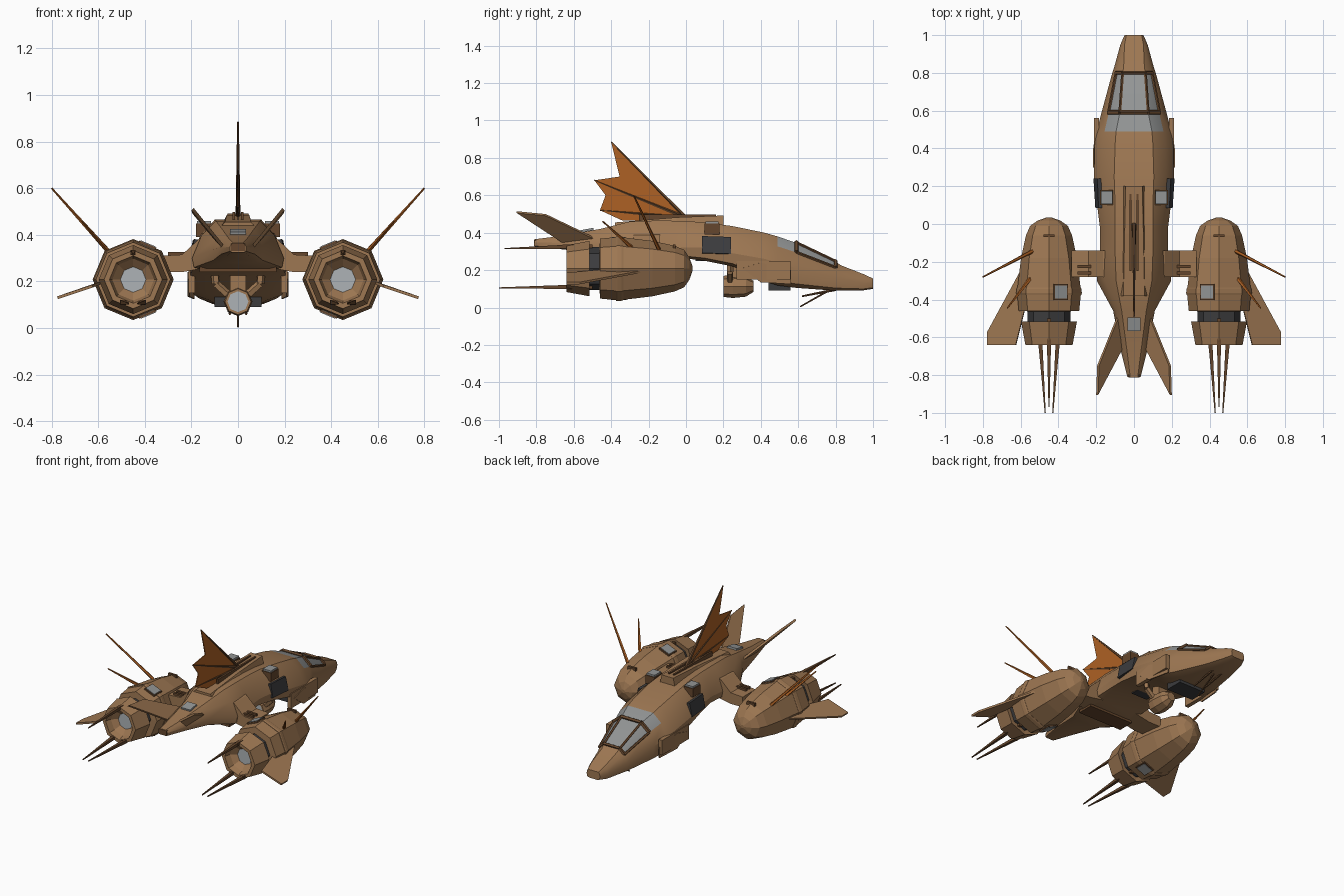
import bpy, bmesh, math
from mathutils import Vector as V

if "Cube" in bpy.data.objects:
    bpy.data.objects.remove(bpy.data.objects["Cube"])


def mat(name, r, g, b):
    m = bpy.data.materials.new(name)
    m.diffuse_color = (r, g, b, 1)
    m.use_nodes = True
    m.node_tree.nodes["Principled BSDF"].inputs["Base Color"].default_value = m.diffuse_color
    return m


TAN = mat("tan_hull", .34, .185, .085)
ORANGE = mat("orange_membrane", .42, .12, .018)
BROWN = mat("dark_brown_trim", .13, .062, .026)
GLASS = mat("grey_glass", .29, .30, .30)
DARK = mat("dark_panel", .045, .045, .048)
PALE = mat("pale_grille", .42, .45, .47)


def finish(name, bm, mats, mirror=False, solid=0, smooth=False):
    bmesh.ops.recalc_face_normals(bm, faces=bm.faces)
    me = bpy.data.meshes.new(name)
    bm.to_mesh(me)
    bm.free()
    for m in mats:
        me.materials.append(m)
    ob = bpy.data.objects.new(name, me)
    bpy.context.collection.objects.link(ob)
    if smooth:
        me.shade_smooth()
        me.set_sharp_from_angle(angle=math.radians(28))
    if solid:
        s = ob.modifiers.new("thickness", 'SOLIDIFY')
        s.thickness, s.offset = solid, 0
    if mirror:
        ob.modifiers.new("mirror", 'MIRROR')
    return ob


def loft(name, rings, mats, rule=lambda i, j: 0, mirror=False, smooth=False, caps=(0, 0)):
    bm = bmesh.new()
    vs = [[bm.verts.new(p) for p in r] for r in rings]
    n = len(vs[0])
    for i in range(len(vs) - 1):
        for j in range(n):
            k = (j + 1) % n
            f = bm.faces.new((vs[i][j], vs[i][k], vs[i + 1][k], vs[i + 1][j]))
            f.material_index = rule(i, j)
    for r, c in ((vs[0], caps[0]), (vs[-1], caps[1])):
        bm.faces.new(r).material_index = c
    return finish(name, bm, mats, mirror, 0, smooth)


def lathe(name, profile, cx, cz, mats, rule, mirror=False, caps=(0, 0)):
    # octagonal turned part along y; profile is (y, radius)
    rings = [[(cx + r * math.cos(a * math.pi / 4), y, cz + r * math.sin(a * math.pi / 4))
              for a in range(8)] for y, r in profile]
    return loft(name, rings, mats, rule, mirror, False, caps)


def plate(name, pts, thick, m, mirror=False):
    bm = bmesh.new()
    bm.faces.new([bm.verts.new(p) for p in pts])
    return finish(name, bm, [m], mirror, thick)


def box(name, lo, hi, m, mirror=False):
    rings = [[(lo[0], y, lo[2]), (hi[0], y, lo[2]), (hi[0], y, hi[2]), (lo[0], y, hi[2])]
             for y in (lo[1], hi[1])]
    return loft(name, rings, [m], mirror=mirror)


def rod(name, p, q, r1, r2, m, mirror=False, sides=5):
    p, q = V(p), V(q)
    d = (q - p).normalized()
    u = d.orthogonal().normalized()
    w = d.cross(u)
    ang = [2 * math.pi * k / sides for k in range(sides)]
    rings = [[c + r * (u * math.cos(a) + w * math.sin(a)) for a in ang]
             for c, r in ((p, r1), (q, r2))]
    return loft(name, rings, [m], mirror=mirror)


# fuselage stations: y, top half width, top z, mid half width, mid z, bottom half width, bottom z
ST = [(1.0, .04, .155, .05, .13, .03, .10), (.95, .05, .178, .072, .13, .045, .092),
      (.83, .055, .225, .105, .155, .06, .09), (.80, .06, .245, .115, .16, .065, .09),
      (.59, .075, .345, .172, .21, .1, .105), (.49, .095, .38, .197, .24, .12, .118),
      (.42, .10, .40, .208, .26, .12, .14), (.25, .105, .435, .212, .29, .12, .22),
      (.10, .10, .455, .195, .32, .12, .25), (-.02, .10, .463, .18, .32, .12, .265),
      (-.15, .10, .465, .18, .31, .13, .26), (-.30, .095, .46, .197, .30, .15, .25),
      (-.46, .065, .42, .11, .335, .08, .28), (-.65, .04, .385, .075, .345, .05, .31),
      (-.81, .02, .365, .035, .348, .025, .325)]


def section(s, grow=0):
    y, wt, zt, wm, zm, wb, zb = s
    zl = zb + .2 * (zm - zb)
    return [V((wt, y, zt + grow)), V((wt + .6 * (wm - wt) + grow, y, zt - .38 * (zt - zm) + grow)),
            V((wm, y, zm)), V((wm * .96, y, zl)), V((wb, y, zb))]


def full(s):
    h = section(s)
    return h + [V((-p.x, p.y, p.z)) for p in reversed(h)]


# glass is the top and shoulder strips between the canopy stations
loft("fuselage", [full(s) for s in ST], [TAN, GLASS],
     lambda i, j: 1 if i in (3, 4) and j in (0, 8, 9) else 0, smooth=True)

# canopy frame bars
for i, r in ((3, .011), (4, .013)):
    a, b = section(ST[i], .003)[:2]
    rod("canopy_hoop_top", a, (-a.x, a.y, a.z), r, r, BROWN)
    rod("canopy_hoop_side", a, b, r, r, BROWN, True)
for k in (0, 1):
    rod("canopy_rail", section(ST[3], .002)[k], section(ST[4], .002)[k], .008, .008, BROWN, True)

# cheek plates, side windows, belly box
box("cheek_plate", (.185, .27, .15), (.212, .56, .25), TAN, True)
plate("cheek_skirt", [(.212, .3, .21), (.212, .40, .135), (.19, .56, .125), (.19, .56, .2), (.212, .4, .24)],
      .008, TAN, True)
plate("side_window", [(.205, .24, .285), (.195, .085, .29), (.178, .085, .38), (.184, .24, .375)],
      .02, DARK, True)
box("belly_box", (-.1, .44, .09), (.1, .56, .14), DARK)
box("belly_panel", (-.06, .05, .248), (.06, .15, .262), DARK)

# roof hatches, tail hatch, spine
box("roof_hatch", (.115, .105, .40), (.175, .175, .46), GLASS, True)
box("roof_hatch_rim", (.11, .10, .39), (.18, .18, .448), BROWN, True)
plate("tail_hatch", [(-.035, -.565, .407), (.035, -.565, .407), (.035, -.495, .42), (-.035, -.495, .42)],
      .012, GLASS)
loft("spine_ridge", [[(-w, y, .44), (w, y, .44), (w * .8, y, z), (-w * .8, y, z)]
                     for y, w, z in ((.2, .055, .492), (-.05, .062, .482), (-.38, .07, .455))], [TAN])
box("spine_strip", (.012, -.25, .46), (.024, .16, .497), BROWN, True)

# dorsal fin with membrane and spines
root = (0, 0, .48)
tips = [(0, -.40, .885), (0, -.49, .68), (0, -.46, .52)]
plate("dorsal_membrane", [root, tips[0], (0, -.355, .70), tips[1], (0, -.43, .60), tips[2],
                          (0, -.34, .465), (0, -.1, .462)], .006, ORANGE)
for t in tips:
    rod("dorsal_spine", root, t, .011, .004, BROWN)

# tail fins, tail end, rear vent
plate("tail_fin", [(.085, -.49, .37), (.19, -.75, .495), (.195, -.905, .51), (.065, -.66, .35)],
      .014, TAN, True)
box("tail_end_port", (-.03, -.812, .33), (.03, -.79, .362), BROWN)
box("rear_vent", (-.165, -.33, .24), (.165, -.22, .29), BROWN)
box("rear_vent_grille", (-.13, -.336, .262), (.13, -.328, .28), PALE)

# pylons with slats
loft("pylon", [[(x, y, z) for x, z in ((.13, .40), (.165, .385), (.24, .315), (.33, .31),
                                       (.33, .24), (.24, .24), (.13, .26))] for y in (-.14, -.28)],
     [TAN], mirror=True)
for y in (-.225, -.26):
    box("pylon_slat", (.16, y - .008, .29), (.30, y + .008, .327), BROWN, True)

# engines
EX, EZ = .45, .208
prof = [(.035, .012), (.018, .06), (-.01, .10), (-.06, .122), (-.18, .148), (-.36, .17), (-.46, .16),
        (-.462, .115), (-.52, .115), (-.515, .148), (-.64, .125), (-.64, .102), (-.60, .09), (-.57, .055)]
lathe("engine", prof, EX, EZ, [TAN, DARK, PALE],
      lambda i, j: 1 if i in (7,) else 0, True, (0, 2))
lathe("nozzle_trim", [(-.655, .066), (-.57, .066)], EX, EZ, [BROWN, PALE], lambda i, j: 0, True, (0, 0)).hide_render = True
bpy.data.objects.remove(bpy.data.objects["nozzle_trim"])
lathe("engine_band", [(-.335, .1685), (-.345, .172), (-.365, .174), (-.375, .1715)], EX, EZ, [TAN],
      lambda i, j: 0, True)

# engine hatches above and below on the inner facets
for name, ang in (("engine_hatch_top", 112.5), ("engine_hatch_bottom", 247.5)):
    a = math.radians(ang)
    n, t = V((math.cos(a), 0, math.sin(a))), V((-math.sin(a), 0, math.cos(a)))
    c = V((EX, -.36, EZ)) + n * .16
    for nm, h, th, m in ((name, .034, .016, GLASS), (name + "_rim", .04, .009, BROWN)):
        plate(nm, [c + t * (h * sx) + V((0, h * sy * 1.05, 0))
                   for sx, sy in ((-1, -1), (1, -1), (1, 1), (-1, 1))], th, m, True)

# engine wings
plate("engine_wing", [(.585, -.22, .195), (.775, -.57, .13), (.775, -.64, .13),
                      (.625, -.64, .18), (.58, -.46, .197)], .012, TAN, True)

# rear spikes: one above, two below
for x0, x1, z0, z1, y1 in ((.45, .45, .325, .315, -.97), (.405, .43, .11, .105, -1.0),
                           (.495, .47, .11, .105, -1.0)):
    rod("rear_spike", (x0, -.50, z0), (x0, -.66, z0), .015, .015, BROWN, True, 4)
    rod("rear_spike_tip", (x0, -.64, z0), (x1, y1, z1), .015, .004, BROWN, True, 4)

# whip antennas on the engines
rod("long_antenna", (.54, -.145, .31), (.80, -.28, .60), .011, .004, ORANGE, True)
rod("short_antenna", (.55, -.29, .32), (.67, -.445, .46), .011, .004, ORANGE, True)
box("engine_clip", (.42, -.07, .31), (.48, -.055, .338), BROWN, True)

# belly gun pod with yoke
lathe("gun_pod", [(.20, .045), (.20, .056), (.25, .062), (.32, .055), (.36, .03)], 0, .113,
      [TAN, PALE], lambda i, j: 0, False, (1, 0))
box("pod_strut", (-.035, .22, .15), (.035, .28, .25), TAN)
rod("yoke_upper", (.1, .235, .25), (.095, .235, .19), .018, .018, TAN, True)
rod("yoke_lower", (.095, .235, .19), (.045, .235, .145), .018, .018, TAN, True)

# nose probes
rod("nose_probe", (0, .78, .10), (0, .61, .004), .006, .004, BROWN)
rod("nose_gun", (.035, .80, .095), (.035, .62, .06), .008, .005, BROWN, True)
